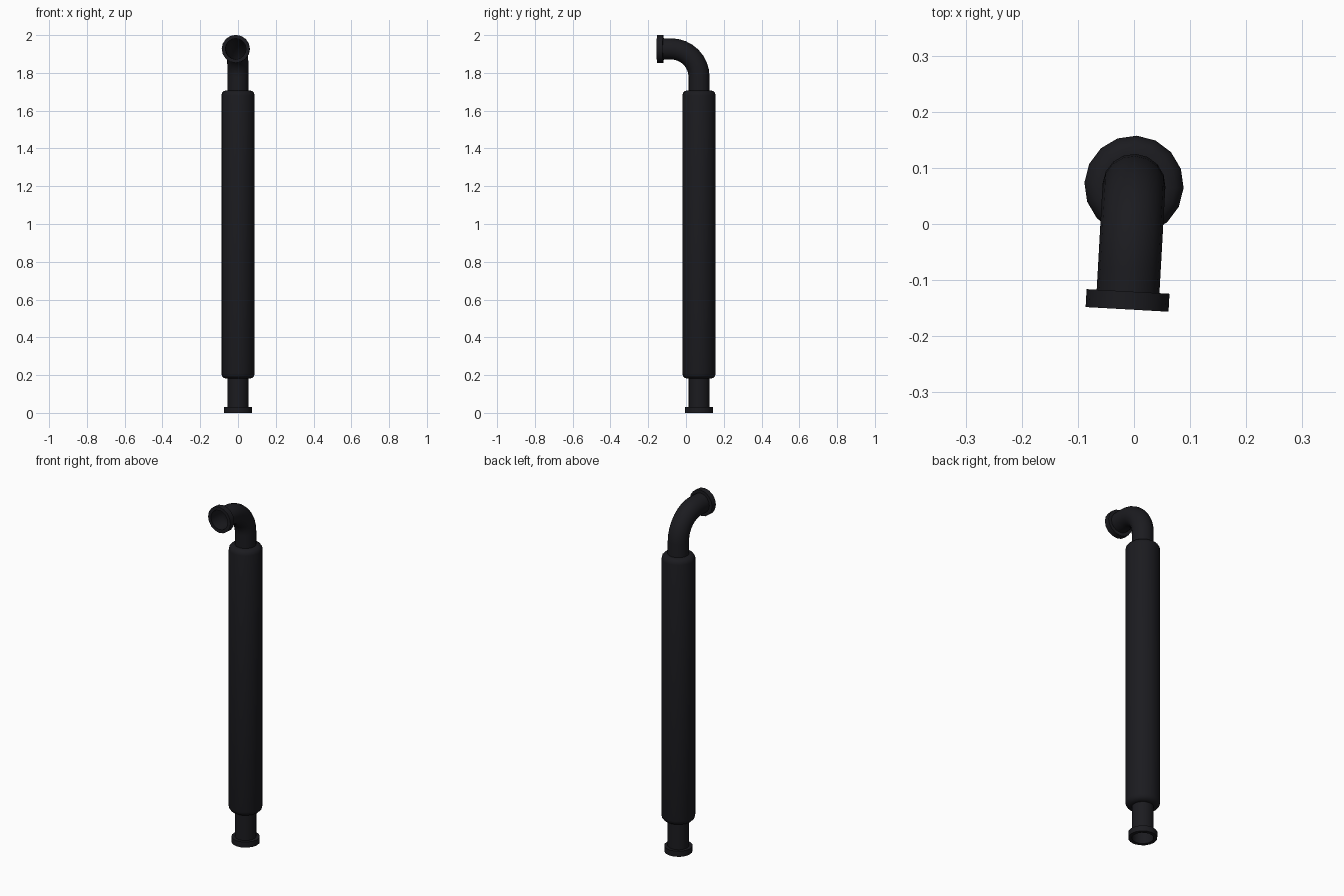
import bpy, bmesh
from math import sin, cos, pi, radians
from mathutils import Vector, Matrix

if "Cube" in bpy.data.objects:
    bpy.data.objects.remove(bpy.data.objects["Cube"])

SIDES = 16
TURN = Matrix.Translation((0, 0.069, 0)) @ Matrix.Rotation(radians(-3.2), 4, 'Z')

mat = bpy.data.materials.new("black_metal")
mat.diffuse_color = (0.011, 0.011, 0.014, 1)
mat.use_nodes = True
mat.node_tree.nodes["Principled BSDF"].inputs["Base Color"].default_value = mat.diffuse_color


def sweep(name, rings, closed=False):
    """Skin rings given as (y, z, bend angle, radius); angle 0 is upward, 90 is forward."""
    bm = bmesh.new()
    loops = []
    for y, z, a, r in rings:
        out = Vector((0, cos(a), sin(a)))
        loops.append([bm.verts.new(Vector((0, y, z))
                      + Vector((1, 0, 0)) * r * cos(2 * pi * i / SIDES)
                      + out * r * sin(2 * pi * i / SIDES)) for i in range(SIDES)])
    pairs = list(zip(loops, loops[1:])) + ([(loops[-1], loops[0])] if closed else [])
    for lo, hi in pairs:
        for i in range(SIDES):
            j = (i + 1) % SIDES
            bm.faces.new((lo[i], lo[j], hi[j], hi[i]))
    bm.transform(TURN)
    bmesh.ops.recalc_face_normals(bm, faces=bm.faces)
    me = bpy.data.meshes.new(name)
    bm.to_mesh(me)
    bm.free()
    me.materials.append(mat)
    ob = bpy.data.objects.new(name, me)
    bpy.context.collection.objects.link(ob)
    bpy.ops.object.select_all(action='DESELECT')
    ob.select_set(True)
    bpy.context.view_layer.objects.active = ob
    bpy.ops.object.shade_smooth_by_angle(angle=radians(40))
    return ob


PIPE, FLANGE, SLEEVE = 0.056, 0.074, 0.0885
BEND, BEND_Z, END = 0.148, 1.779, -0.2215

# Open pipe: straight riser, quarter bend, short outlet
path = [(0, 0.005, 0, PIPE)]
for k in range(9):
    a = k * pi / 16
    path.append((-BEND + BEND * cos(a), BEND_Z + BEND * sin(a), a, PIPE))
path.append((END + 0.005, BEND_Z + BEND, pi / 2, PIPE))
sweep("pipe", path)

# Thick outer sleeve with rounded shoulders
ROUND = 0.028
bottom = []
for k in range(4):
    a = k * pi / 6
    bottom.append((SLEEVE - ROUND + ROUND * sin(a), ROUND * (1 - cos(a))))
profile = [(PIPE - 0.002, 0.181)] + [(r, 0.181 + h) for r, h in bottom]
profile += [(r, 1.708 - h) for r, h in reversed(bottom)] + [(PIPE - 0.002, 1.708)]
sweep("outer_sleeve", [(0, z, 0, r) for r, z in profile])

# Ring flanges at both open ends
HOLE = PIPE - 0.001
section = [(0, HOLE), (0, FLANGE), (0.032, FLANGE), (0.032, HOLE)]
sweep("base_flange", [(0, h, 0, r) for h, r in section], True)
sweep("outlet_flange", [(END + h, BEND_Z + BEND, pi / 2, r) for h, r in section], True)
